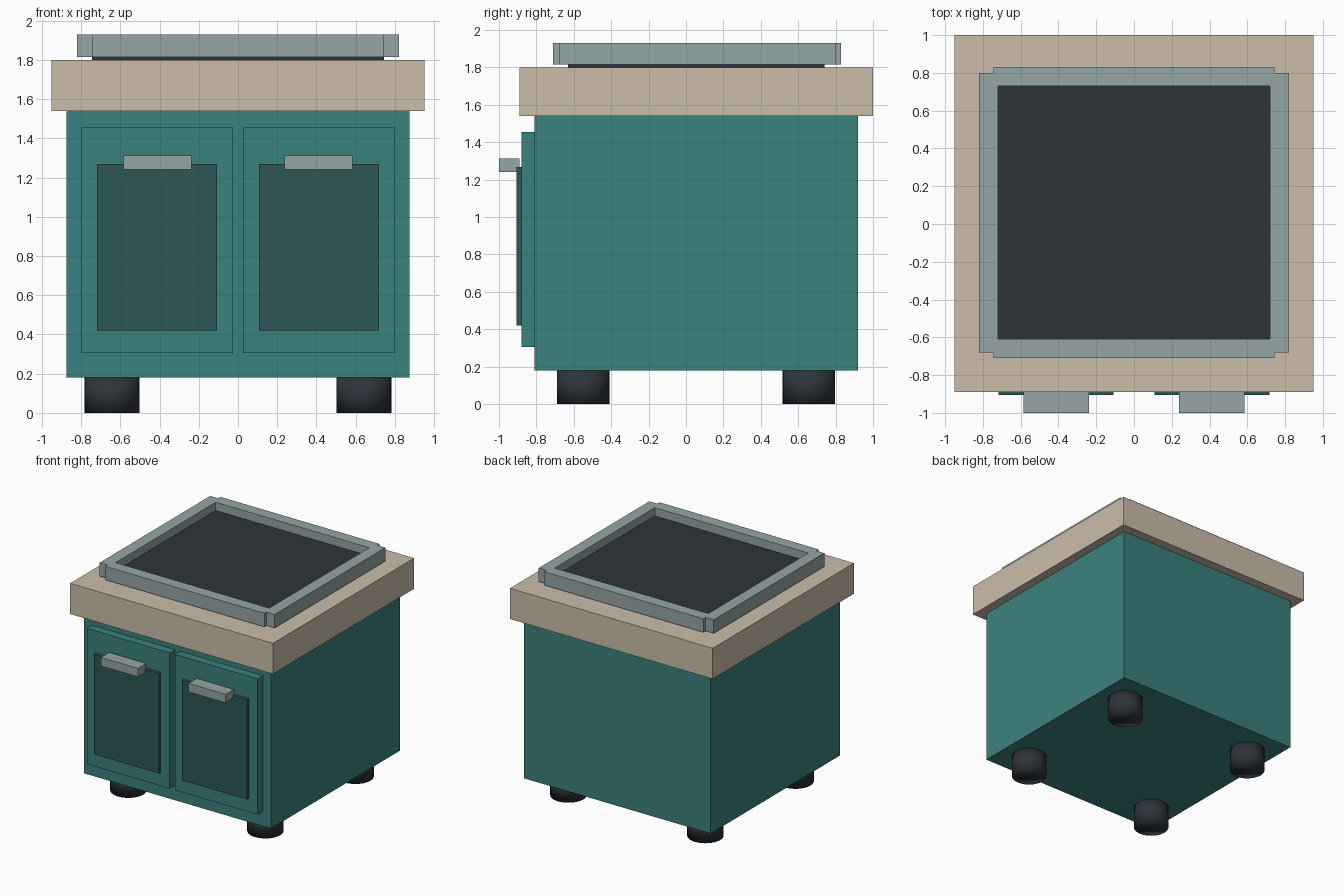
import bpy

if "Cube" in bpy.data.objects:
    bpy.data.objects.remove(bpy.data.objects["Cube"], do_unlink=True)


def material(name, rgb):
    # convert 8-bit display colour to linear
    lin = [((c / 255 + 0.055) / 1.055) ** 2.4 for c in rgb] + [1.0]
    m = bpy.data.materials.new(name)
    m.use_nodes = True
    m.diffuse_color = lin
    m.node_tree.nodes["Principled BSDF"].inputs["Base Color"].default_value = lin
    return m


teal = material("teal paint", (59, 130, 125))
dark_teal = material("dark teal", (45, 87, 86))
tan = material("tan worktop", (203, 190, 170))
steel = material("grey steel", (149, 166, 166))
charcoal = material("charcoal", (45, 52, 58))


def box(name, x, y, z, mat):
    """Box from (min, max) ranges on each axis."""
    spans = (x, y, z)
    bpy.ops.mesh.primitive_cube_add(size=1, location=[(a + b) / 2 for a, b in spans])
    ob = bpy.context.object
    ob.name = name
    ob.scale = [b - a for a, b in spans]
    bpy.ops.object.transform_apply(location=False, rotation=False, scale=True)
    ob.data.materials.append(mat)
    return ob


# Cabinet, worktop and dark hob plate
box("cabinet_body", (-0.875, 0.875), (-0.81, 0.92), (0.18, 1.54), teal)
box("worktop", (-0.95, 0.95), (-0.89, 1.0), (1.54, 1.8), tan)
box("hob_plate", (-0.745, 0.745), (-0.63, 0.74), (1.8, 1.86), charcoal)

# Raised frame with notched corners
frame_z = (1.815, 1.93)
box("frame_front", (-0.745, 0.745), (-0.71, -0.61), frame_z, steel)
box("frame_back", (-0.745, 0.745), (0.73, 0.83), frame_z, steel)

# Mirrored parts
for side, s in (("left", 1), ("right", -1)):
    def span(a, b):
        return tuple(sorted((a * s, b * s)))

    box(f"frame_{side}", span(0.72, 0.82), (-0.68, 0.8), frame_z, steel)
    box(f"door_{side}", span(0.025, 0.8), (-0.88, -0.81), (0.305, 1.455), teal)
    box(f"door_panel_{side}", span(0.108, 0.718), (-0.905, -0.87), (0.42, 1.268), dark_teal)
    box(f"handle_{side}", span(0.237, 0.585), (-1.0, -0.89), (1.24, 1.312), steel)

    # Round feet
    for end, y in (("front", -0.55), ("back", 0.657)):
        bpy.ops.mesh.primitive_cylinder_add(vertices=32, radius=0.14, depth=0.18,
                                            location=(0.642 * s, y, 0.09))
        foot = bpy.context.object
        foot.name = f"foot_{end}_{side}"
        foot.data.materials.append(charcoal)
        bpy.ops.object.shade_smooth()
